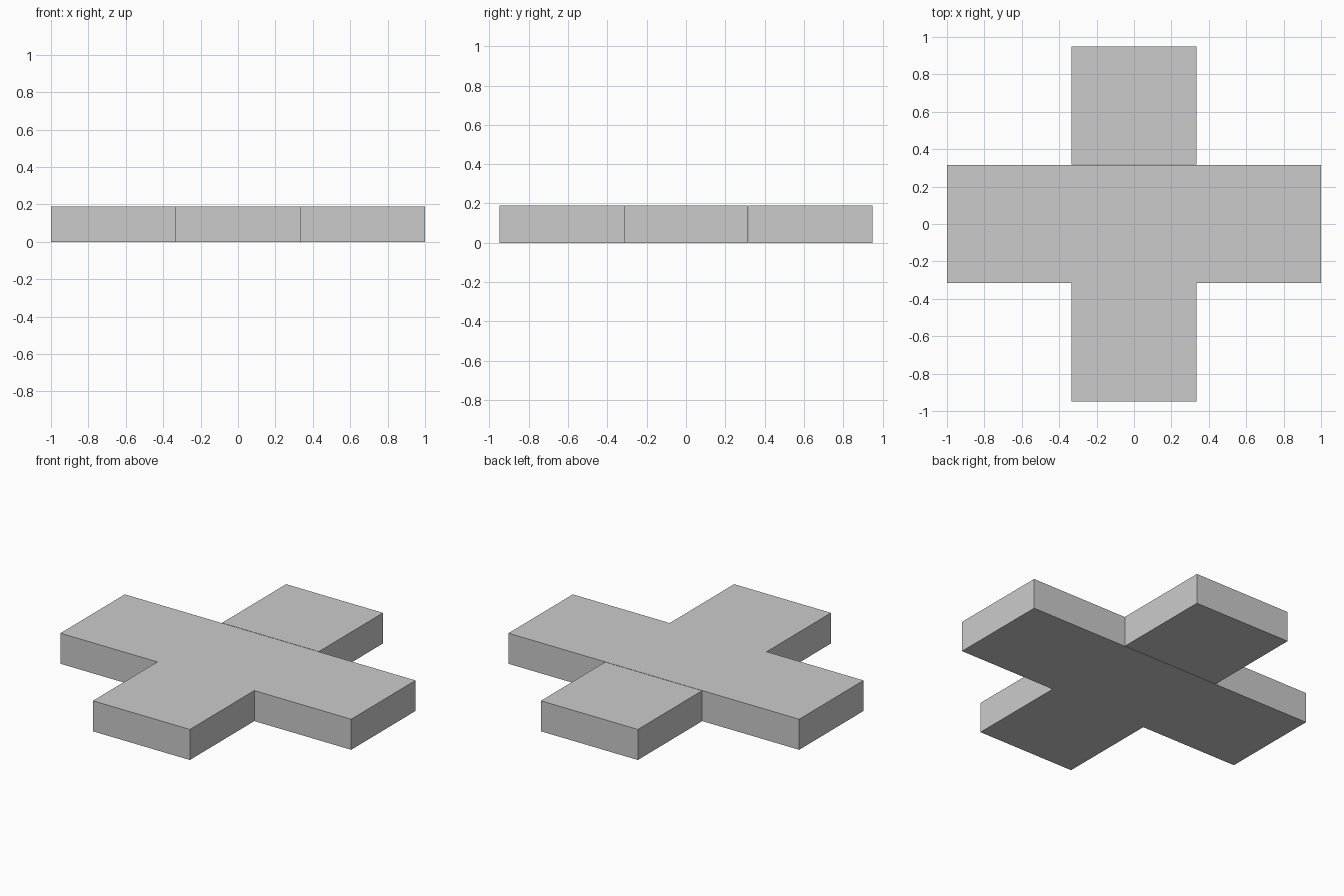
import bpy, bmesh

if "Cube" in bpy.data.objects:
    bpy.data.objects.remove(bpy.data.objects["Cube"])

HEIGHT = 0.19
ARM = 1 / 3      # half width of the front and back arms
BAR = 0.316      # half depth of the crossing bar
END = 0.949      # reach of the front and back arms


def prism(name, outline):
    """Extrude a flat outline straight up from the ground."""
    bm = bmesh.new()
    base = bm.faces.new([bm.verts.new((x, y, 0)) for x, y in outline])
    top = bmesh.ops.extrude_face_region(bm, geom=[base], use_keep_orig=True)["geom"]
    bmesh.ops.translate(bm, vec=(0, 0, HEIGHT),
                        verts=[v for v in top if isinstance(v, bmesh.types.BMVert)])
    bmesh.ops.recalc_face_normals(bm, faces=bm.faces)
    mesh = bpy.data.meshes.new(name)
    bm.to_mesh(mesh)
    bm.free()
    obj = bpy.data.objects.new(name, mesh)
    bpy.context.collection.objects.link(obj)
    return obj


# Crossing bar with the front arm, one T-shaped slab
half = [(ARM, -END), (ARM, -BAR), (1, -BAR), (1, BAR)]
prism("bar_and_front_arm", half + [(-x, y) for x, y in reversed(half)])

# Separate back arm, set against the bar with a hairline seam
seam = BAR + 0.003
prism("back_arm", [(-ARM, seam), (ARM, seam), (ARM, END), (-ARM, END)])
